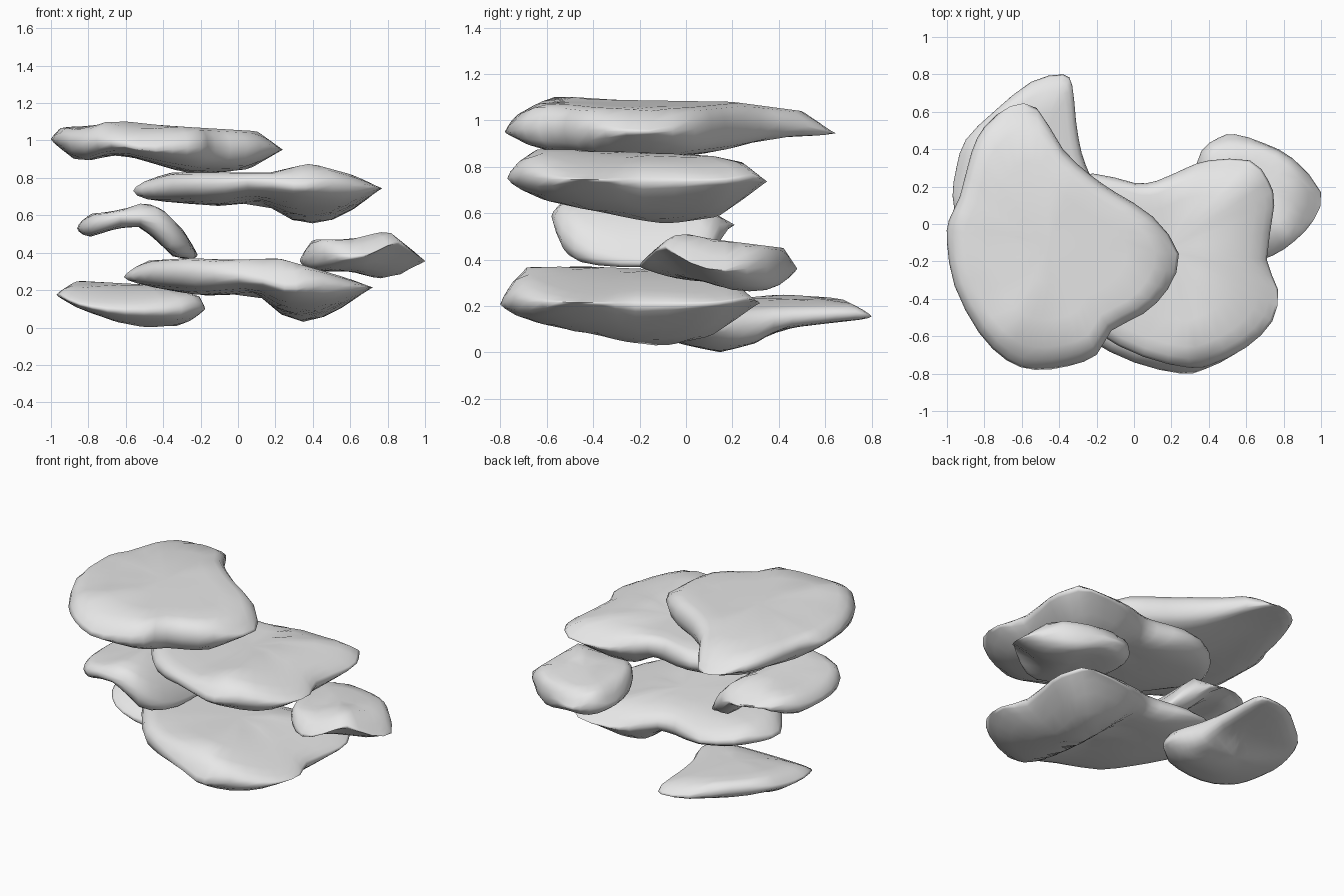
import bpy
import bmesh
from math import exp, hypot

cube = bpy.data.objects.get("Cube")
if cube:
    bpy.data.objects.remove(cube, do_unlink=True)

# One pale grey for every slab
grey = bpy.data.materials.new("pale_grey")
grey.use_nodes = True
colour = (0.8, 0.8, 0.8, 1)
grey.diffuse_color = colour
grey.node_tree.nodes["Principled BSDF"].inputs["Base Color"].default_value = colour


def sample(profile, position):
    """Height of a piecewise linear profile at a position."""
    if position <= profile[0][0]:
        return profile[0][1]
    for (start, low), (end, high) in zip(profile, profile[1:]):
        if position <= end:
            return low + (high - low) * (position - start) / (end - start)
    return profile[-1][1]


def surface_height(shape, x, y, fullness):
    """Height between the middle surface and the full top or underside."""
    top = min(sample(shape["front_top"], x), sample(shape["side_top"], y))
    # The underside rounds up from its lowest point in both directions
    lowest = min(height for _, height in shape["front_base"])
    base = lowest + hypot(sample(shape["front_base"], x) - lowest,
                          sample(shape["side_base"], y) - lowest)
    # A hollow lifts the underside around one spot
    if "hollow" in shape:
        hollow_x, hollow_y, radius, lift = shape["hollow"]
        distance = hypot(x - hollow_x, y - hollow_y) / radius
        base += lift * exp(-distance * distance)
    base = min(base, top)
    return (top + base) / 2 + (top - base) / 2 * fullness


def refine(outline):
    """Add a smooth midpoint between each pair of outline points."""
    result = []
    for i, point in enumerate(outline):
        before, after = outline[i - 1], outline[(i + 1) % len(outline)]
        beyond = outline[(i + 2) % len(outline)]
        result.append(point)
        result.append([(9 * (b + c) - a - d) / 16
                       for a, b, c, d in zip(before, point, after, beyond)])
    return result


# Rings from underside to top: distance from the centre, fullness
RINGS = [(.2, -1), (.4, -1), (.6, -1), (.78, -.97), (.9, -.85), (.97, -.55), (1, 0),
         (.98, .5), (.92, .88), (.82, 1), (.6, 1), (.3, 1)]


def build_slab(name, shape, shift=(0, 0, 0)):
    """Loft a rounded slab through scaled copies of its outline."""
    outline = refine(shape["outline"])
    count = len(outline)
    centre_x = sum(point[0] for point in outline) / count
    centre_y = sum(point[1] for point in outline) / count
    mesh_builder = bmesh.new()

    def add_vertex(x, y, fullness):
        z = surface_height(shape, x, y, fullness)
        return mesh_builder.verts.new((x + shift[0], y + shift[1], z + shift[2]))

    rings = []
    for scale, fullness in RINGS:
        rings.append([add_vertex(centre_x + (x - centre_x) * scale,
                                 centre_y + (y - centre_y) * scale, fullness)
                      for x, y in outline])
    bottom_pole = add_vertex(centre_x, centre_y, -1)
    top_pole = add_vertex(centre_x, centre_y, 1)

    for i in range(count):
        j = (i + 1) % count
        for lower, upper in zip(rings, rings[1:]):
            mesh_builder.faces.new((lower[i], lower[j], upper[j], upper[i]))
        mesh_builder.faces.new((rings[0][j], rings[0][i], bottom_pole))
        mesh_builder.faces.new((rings[-1][i], rings[-1][j], top_pole))
    bmesh.ops.recalc_face_normals(mesh_builder, faces=mesh_builder.faces)

    mesh = bpy.data.meshes.new(name)
    mesh_builder.to_mesh(mesh)
    mesh_builder.free()
    mesh.materials.append(grey)
    slab = bpy.data.objects.new(name, mesh)
    bpy.context.collection.objects.link(slab)
    bpy.ops.object.select_all(action="DESELECT")
    slab.select_set(True)
    bpy.context.view_layer.objects.active = slab
    bpy.ops.object.shade_smooth_by_angle(angle=2)


# Highest slab: broad at the front with a tapering rear lobe
top_shape = dict(
    outline=[(-1, -.1), (-.96, -.33), (-.83, -.58), (-.68, -.73), (-.53, -.78),
             (-.35, -.76), (-.2, -.7), (-.12, -.57), (.05, -.48), (.18, -.35),
             (.24, -.16), (.1, .04), (-.1, .17), (-.23, .26), (-.38, .4),
             (-.52, .62), (-.66, .63), (-.8, .52), (-.87, .38), (-.93, .15), (-.99, .02)],
    front_top=[(-1, 1.03), (-.94, 1.08), (-.83, 1.06), (-.67, 1.11), (-.4, 1.08),
               (.1, 1.05), (.24, .96)],
    front_base=[(-1, .98), (-.88, .9), (-.8, .89), (-.7, .92), (-.6, .92),
                (-.26, .82), (.05, .84), (.24, .94)],
    side_top=[(-.78, .97), (-.75, 1.02), (-.56, 1.11), (-.4, 1.09), (.2, 1.08),
              (.5, 1.04), (.64, .95)],
    side_base=[(-.78, .9), (-.57, .86), (-.2, .82), (.1, .86), (.4, .91), (.64, .89)])

# Large bent slab, used for the upper tier
wide_shape = dict(
    outline=[(-.56, -.08), (-.46, -.24), (-.35, -.4), (-.2, -.58), (.05, -.71),
             (.3, -.77), (.42, -.75), (.6, -.66), (.74, -.52), (.77, -.35),
             (.71, -.19), (.75, .1), (.72, .23), (.62, .34), (.4, .34),
             (.28, .3), (.12, .23), (0, .22), (-.22, .27), (-.42, .2), (-.53, .06)],
    front_top=[(-.56, .77), (-.35, .83), (.2, .83), (.38, .88), (.6, .82), (.77, .75)],
    front_base=[(-.56, .69), (-.52, .68), (-.1, .65), (.12, .67), (.3, .57),
                (.45, .55), (.62, .63), (.77, .73)],
    side_top=[(-.77, .79), (-.74, .82), (-.63, .88), (.1, .85), (.24, .82), (.34, .75)],
    side_base=[(-.77, .71), (-.6, .65), (-.1, .55), (.13, .58), (.34, .72)])

# The lower tier repeats the outline with a higher right-hand hump
lower_shape = dict(
    wide_shape,
    front_top=[(-.56, .82), (-.37, .91), (-.05, .88), (.27, .89), (.55, .81), (.77, .74)],
    front_base=[(-.56, .76), (-.15, .69), (.15, .7), (.28, .59), (.43, .54),
                (.6, .62), (.77, .72)],
    side_top=[(-.77, .76), (-.74, .81), (-.64, .9), (.1, .87), (.24, .82), (.34, .74)],
    side_base=[(-.77, .69), (-.69, .66), (-.1, .54), (.12, .58), (.34, .72)])

# Small arched slab under the right of the stack
arched_shape = dict(
    outline=[(-.86, -.2), (-.83, -.4), (-.73, -.54), (-.52, -.58), (-.35, -.54),
             (-.25, -.4), (-.22, -.16), (-.23, .06), (-.36, .15), (-.53, .21),
             (-.72, .15), (-.83, 0)],
    front_top=[(-.86, .56), (-.78, .61), (-.65, .62), (-.5, .67), (-.4, .63),
               (-.3, .53), (-.22, .41)],
    front_base=[(-.86, .5), (-.8, .48), (-.65, .53), (-.53, .54), (-.45, .48),
                (-.35, .38), (-.22, .35)],
    side_top=[(-.58, .62), (-.5, .67), (.05, .64), (.21, .55)],
    side_base=[(-.58, .44), (-.5, .37), (-.3, .35), (.06, .37), (.15, .43), (.21, .5)])

# Small slab reaching out to the left, hollow beneath its front corner
outer_shape = dict(
    outline=[(.33, .25), (.37, .05), (.46, -.1), (.6, -.2), (.74, -.17),
             (.86, -.09), (.96, .02), (1, .17), (.85, .35), (.7, .43),
             (.54, .48), (.45, .46), (.36, .39)],
    front_top=[(.33, .38), (.4, .47), (.6, .47), (.8, .52), (1, .36)],
    front_base=[(.33, .33), (.4, .3), (.6, .3), (.75, .26), (.87, .28), (1, .34)],
    side_top=[(-.2, .39), (-.04, .52), (.1, .49), (.42, .45), (.48, .37)],
    side_base=[(-.2, .33), (0, .29), (.25, .26), (.42, .27), (.48, .34)],
    hollow=(.86, -.12, .18, .13))

# Lowest slab with its narrow end toward the back
lowest_shape = dict(
    outline=[(-.97, .15), (-.94, .03), (-.85, -.06), (-.7, -.1), (-.5, -.1),
             (-.3, -.05), (-.18, .06), (-.19, .16), (-.23, .25), (-.28, .38),
             (-.31, .55), (-.33, .74), (-.38, .8), (-.55, .76), (-.75, .6),
             (-.9, .45), (-.95, .3)],
    front_top=[(-.97, .19), (-.86, .25), (-.5, .23), (-.2, .17), (-.17, .11)],
    front_base=[(-.97, .16), (-.85, .1), (-.65, .03), (-.5, 0), (-.3, .01), (-.17, .08)],
    side_top=[(-.1, .12), (.1, .22), (.4, .25), (.65, .24), (.8, .17)],
    side_base=[(-.1, .05), (.15, 0), (.3, .04), (.4, .1), (.65, .13), (.8, .14)])

build_slab("top_slab", top_shape)
build_slab("upper_slab", wide_shape)
build_slab("lower_slab", lower_shape, shift=(-.05, -.03, -.52))
build_slab("arched_slab", arched_shape)
build_slab("outer_slab", outer_shape)
build_slab("lowest_slab", lowest_shape)
